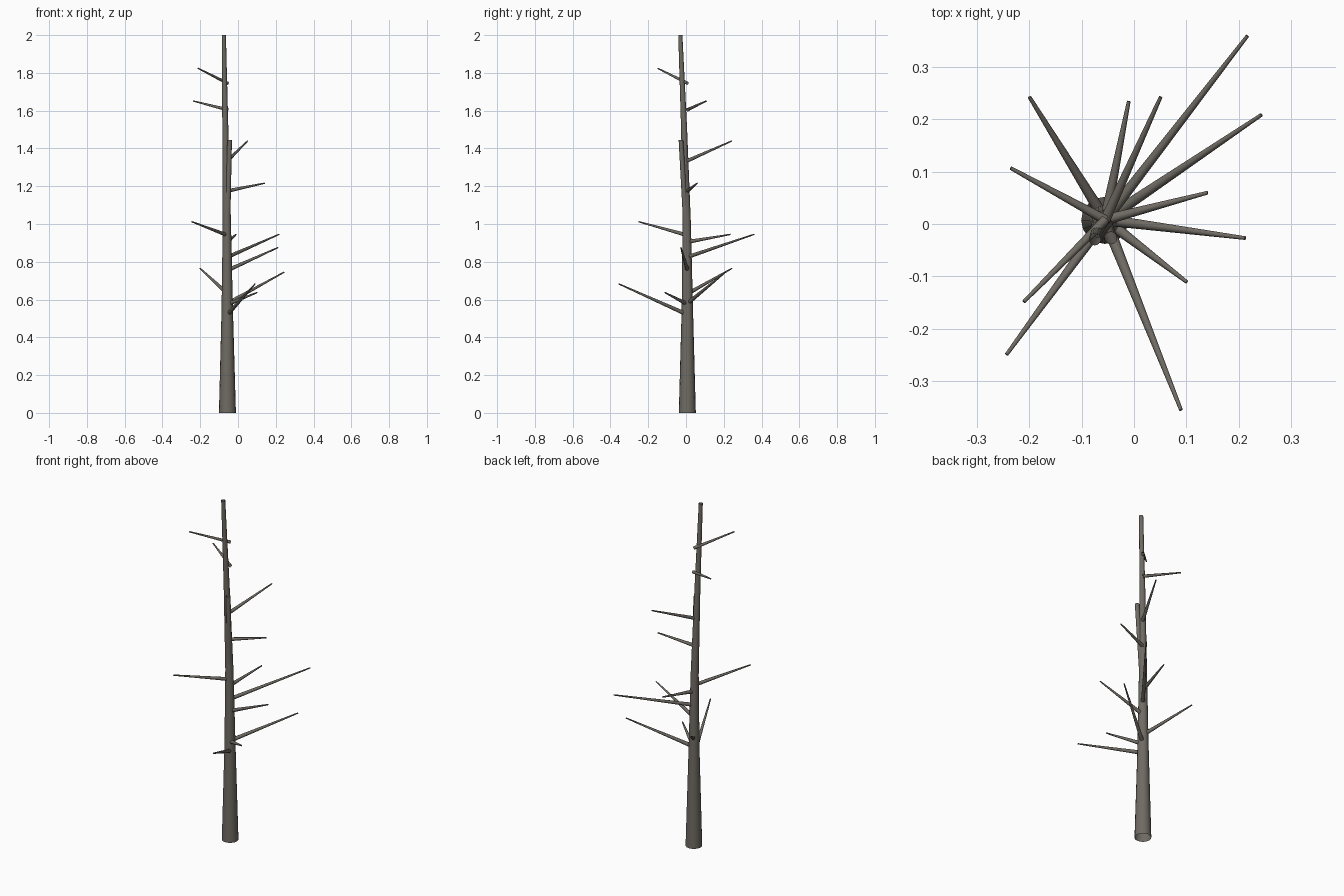
import bpy, bmesh, math
from mathutils import Vector

if "Cube" in bpy.data.objects:
    bpy.data.objects.remove(bpy.data.objects["Cube"])

bark = bpy.data.materials.new("bark")
bark.diffuse_color = (0.16, 0.145, 0.125, 1)
bark.use_nodes = True
bark.node_tree.nodes["Principled BSDF"].inputs["Base Color"].default_value = bark.diffuse_color


def tube(name, stations, sides=12, level=False, cap=False):
    """Tapered open tube through (x, y, z, radius) stations."""
    bm = bmesh.new()
    pts = [Vector(s[:3]) for s in stations]
    axis = Vector((0, 0, 1)) if level else (pts[-1] - pts[0]).normalized()
    q = axis.to_track_quat('Z', 'Y')
    rings = []
    for p, s in zip(pts, stations):
        ring = []
        for i in range(sides):
            a = 2 * math.pi * i / sides
            ring.append(bm.verts.new(p + q @ Vector((s[3] * math.cos(a), s[3] * math.sin(a), 0))))
        rings.append(ring)
    for lo, hi in zip(rings, rings[1:]):
        for i in range(sides):
            j = (i + 1) % sides
            bm.faces.new((lo[i], lo[j], hi[j], hi[i])).smooth = True
    if cap:
        bm.faces.new(rings[-1])
    me = bpy.data.meshes.new(name)
    bm.to_mesh(me)
    bm.free()
    me.materials.append(bark)
    ob = bpy.data.objects.new(name, me)
    bpy.context.collection.objects.link(ob)
    return ob


# Trunk, flared at the foot and leaning slightly near the top
tube("trunk", [(-0.056, 0.007, 0, 0.045), (-0.057, 0.007, 0.55, 0.030),
               (-0.059, 0.004, 1.0, 0.022), (-0.067, -0.010, 1.5, 0.016),
               (-0.075, -0.030, 2.0, 0.011)], sides=16, level=True)

# Broken secondary leader hugging the trunk
tube("broken_leader", [(-0.056, 0.0, 1.0, 0.015), (-0.044, -0.027, 1.445, 0.012)], level=True)

# Bare branches: start height, tip
branches = [
    (0.52, (0.090, -0.356, 0.683)),
    (0.575, (0.101, -0.111, 0.637)),
    (0.58, (0.244, 0.209, 0.745)),
    (0.63, (-0.200, 0.243, 0.765)),
    (0.755, (0.213, -0.027, 0.876)),
    (0.825, (0.217, 0.360, 0.945)),
    (0.905, (-0.010, 0.235, 0.945)),
    (0.94, (-0.244, -0.250, 1.012)),
    (1.175, (0.141, 0.060, 1.216)),
    (1.335, (0.051, 0.243, 1.44)),
    (1.605, (-0.236, 0.107, 1.651)),
    (1.745, (-0.211, -0.149, 1.824)),
]
for n, (z, tip) in enumerate(branches, 1):
    r = 0.0125 - 0.002 * z
    tube(f"branch_{n}", [(-0.055, 0.008, z, r), (*tip, 0.0035)], cap=True)
